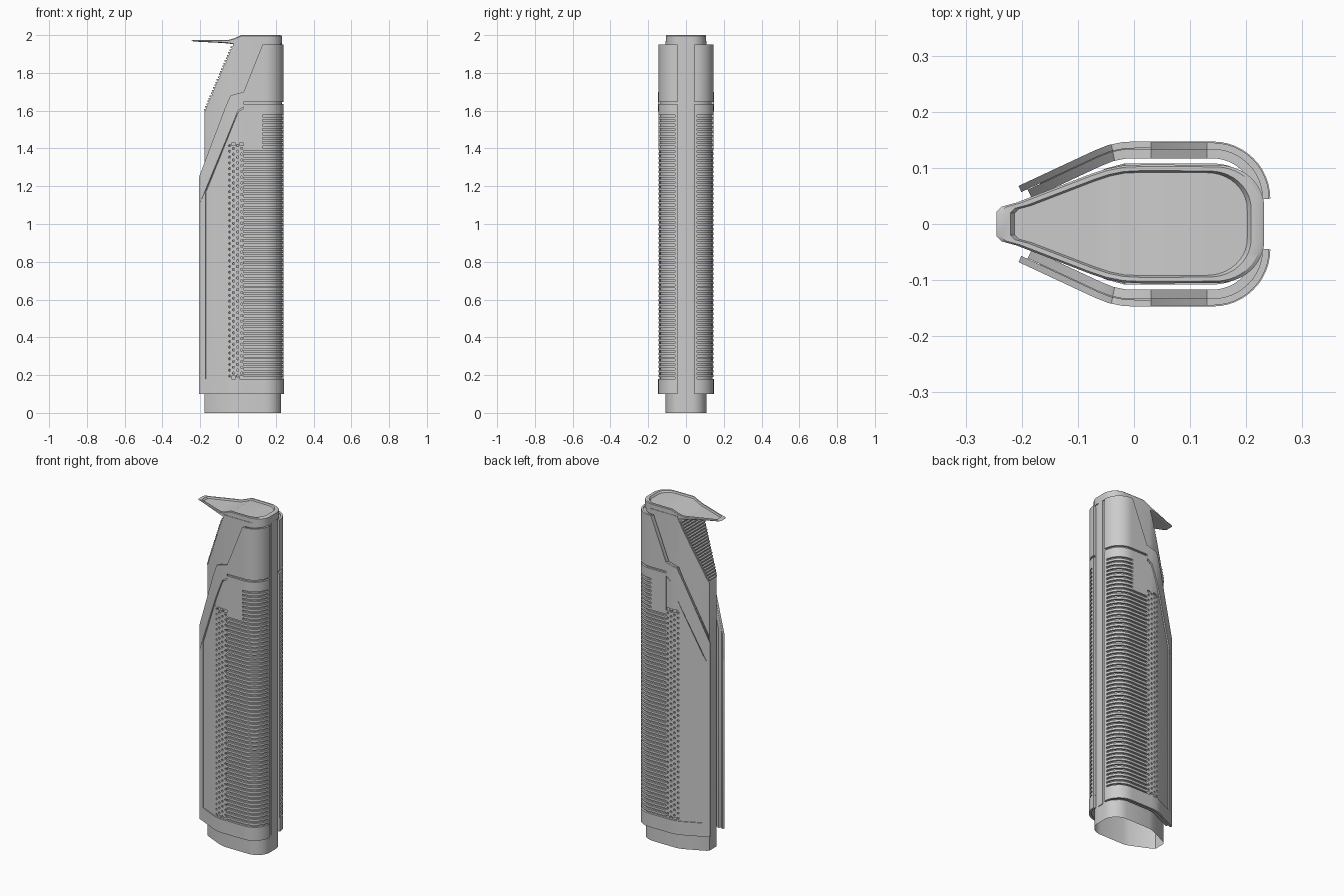
import bpy, bmesh
from math import sin, cos, pi, radians, hypot

if "Cube" in bpy.data.objects:
    bpy.data.objects.remove(bpy.data.objects["Cube"])


def lerp(a, b, t):
    return a + (b - a) * t


def curve(x, pts):
    # piecewise linear lookup
    if x <= pts[0][0]:
        return pts[0][1]
    for (x0, y0), (x1, y1) in zip(pts, pts[1:]):
        if x <= x1:
            return lerp(y0, y1, (x - x0) / (x1 - x0))
    return pts[-1][1]


def arc(cx, cy, rx, ry, n=10):
    return [(cx + rx * sin(i / n * pi / 2), cy + ry * cos(i / n * pi / 2)) for i in range(n + 1)]


def finish(name, bm, mirror=False):
    bmesh.ops.recalc_face_normals(bm, faces=bm.faces[:])
    me = bpy.data.meshes.new(name)
    bm.to_mesh(me)
    bm.free()
    ob = bpy.data.objects.new(name, me)
    bpy.context.collection.objects.link(ob)
    bpy.ops.object.select_all(action='DESELECT')
    ob.select_set(True)
    bpy.context.view_layer.objects.active = ob
    bpy.ops.object.shade_smooth_by_angle(angle=radians(30))
    if mirror:
        m = ob.modifiers.new("Mirror", 'MIRROR')
        m.use_axis = (False, True, False)
    return ob


def stack(name, half, levels, close_first):
    # symmetric loops, levels = (scale, z function); caps filled by cross strips
    bm = bmesh.new()
    n = len(half)
    loops = []
    for sc, zf in levels:
        a = [bm.verts.new((x * sc, y * sc, zf(x))) for x, y in half]
        b = [bm.verts.new((x * sc, -y * sc, zf(x))) for x, y in half]
        loops.append(a + b[::-1])
    for l0, l1 in zip(loops, loops[1:]):
        for i in range(2 * n):
            j = (i + 1) % (2 * n)
            bm.faces.new((l0[i], l0[j], l1[j], l1[i]))
    for l in ([loops[0]] if close_first else []) + [loops[-1]]:
        for i in range(n - 1):
            bm.faces.new((l[i], l[i + 1], l[-2 - i], l[-1 - i]))
    return finish(name, bm)


# Inner core with sloped front
SLOPE = [(-0.178, 1.59), (-0.016, 1.97)]
core_half = [(-0.178, 0.033), (-0.168, 0.044), (-0.05, 0.099), (-0.016, 0.108)] + arc(0.14, 0.03, 0.088, 0.078)
stack("inner_core", core_half, [(1, lambda x: 0), (1, lambda x: curve(x, SLOPE))], False)

# Lid with pointed spout and dished top
TOP = [(-0.245, 1.975), (-0.04, 1.975), (0.02, 2.0)]
BOT = [(-0.245, 1.966), (-0.06, 1.957), (-0.02, 1.95)]
lid_half = [(-0.245, 0.022), (-0.236, 0.031), (-0.21, 0.038), (-0.08, 0.088), (-0.05, 0.098),
            (-0.02, 0.104), (0.02, 0.106)] + arc(0.15, 0.03, 0.082, 0.075)
top = lambda x: curve(x, TOP)
stack("spouted_lid", lid_half, [
    (0.95, lambda x: curve(x, BOT)), (1, lambda x: curve(x, BOT) + 0.004),
    (1, lambda x: top(x) - 0.004), (0.97, top), (0.9, top),
    (0.87, lambda x: top(x) - 0.01)], True)


def box(bm, x0, x1, y0, y1, z0, z1, shear=0):
    v = [bm.verts.new((x, y, z)) for z in (z0, z1) for x, y in ((x0, y0), (x1, y0), (x1, y1), (x0, y1))]
    for f in ((0, 1, 2, 3), (4, 5, 6, 7), (0, 1, 5, 4), (1, 2, 6, 5), (2, 3, 7, 6), (3, 0, 4, 7)):
        bm.faces.new([v[i] for i in f])


# Grip ribs on the sloped front
bm = bmesh.new()
for i in range(24):
    x = lerp(-0.172, -0.032, i / 23)
    z = curve(x, SLOPE)
    w = curve(x, core_half[:4]) - 0.006
    box(bm, x - 0.008, x + 0.006, -w, w, z - 0.002, z + 0.006)
finish("front_grip_ribs", bm)

# Back spine
bm = bmesh.new()
box(bm, 0.22, 0.232, -0.017, 0.017, 0.1, 1.96)
finish("back_spine", bm)

# Side shell path, measured by arc length
PATH = [(-0.205, 0.066), (-0.07, 0.129), (-0.045, 0.139), (-0.02, 0.144), (0.0, 0.145)] + arc(0.14, 0.045, 0.101, 0.1, 12)
S = [0]
for (xa, ya), (xb, yb) in zip(PATH, PATH[1:]):
    S.append(S[-1] + hypot(xb - xa, yb - ya))
PX = [(s, p[0]) for s, p in zip(S, PATH)]
PY = [(s, p[1]) for s, p in zip(S, PATH)]
END = S[-1]


def sx(x):
    return curve(x, [(p[0], s) for s, p in zip(S, PATH)])


def at(s, off):
    x, y = curve(s, PX), curve(s, PY)
    a, b = max(s - 0.004, 0), min(s + 0.004, END)
    dx, dy = curve(b, PX) - curve(a, PX), curve(b, PY) - curve(a, PY)
    d = hypot(dx, dy)
    return x - dy / d * off, y + dx / d * off


def panel(bm, s0, s1, lo, hi, off=0, thick=0.012):
    # bent plate following the shell path
    zf = lambda v, x: v(x) if callable(v) else v
    cuts = sorted([s0, s1] + [s for s in S + [sx(0.03), sx(0.13), sx(-0.04)] if s0 + 0.002 < s < s1 - 0.002])
    cols = []
    for s in cuts:
        x = curve(s, PX)
        a, b = at(s, off), at(s, off - thick)
        z0, z1 = zf(lo, x), zf(hi, x)
        cols.append([bm.verts.new(p) for p in ((*a, z0), (*a, z1), (*b, z1), (*b, z0))])
    for c, d in zip(cols, cols[1:]):
        for i in range(4):
            j = (i + 1) % 4
            bm.faces.new((c[i], c[j], d[j], d[i]))
    bm.faces.new(cols[0])
    bm.faces.new(cols[-1])


shell_top = lambda x: curve(x, [(-0.205, 1.25), (-0.175, 1.36), (-0.04, 1.68), (0.03, 1.7), (0.13, 1.95)])
band_low = lambda x: curve(x, [(-0.205, 1.1), (-0.17, 1.18), (0.0, 1.6), (0.03, 1.62)])
A, B, C, D = sx(-0.172), sx(-0.055), sx(0.03), sx(0.13)

# Shell backing wall
bm = bmesh.new()
panel(bm, 0.012, END - 0.002, 0.105, lambda x: shell_top(x) - 0.006, -0.011, 0.017)
finish("side_shell_backing", bm, True)

# Raised frame: base band, front edge, diagonal band
bm = bmesh.new()
panel(bm, 0, END, 0.1, 0.18, 0.002)
panel(bm, 0, A, 0.18, band_low, 0.002)
panel(bm, 0, C, band_low, shell_top, 0.002)
finish("side_shell_frame", bm, True)

# Smooth panels
bm = bmesh.new()
panel(bm, A, B, 0.18, lambda x: band_low(x) - 0.008, -0.003)
panel(bm, B, C, 1.43, lambda x: band_low(x) - 0.008, -0.003)
panel(bm, C, D, 1.39, 1.634)
panel(bm, D, END, 1.585, 1.634)
panel(bm, C, END, 1.645, shell_top)
panel(bm, END - 0.014, END, 0.18, 1.585)
finish("side_shell_panels", bm, True)

# Vent slats
bm = bmesh.new()
for i in range(60):
    z = 0.19 + i * 0.0235
    panel(bm, C if z < 1.38 else D, END - 0.01, z, z + 0.013, 0, 0.013)
finish("vent_slats", bm, True)

# Perforated strip, staggered round holes
bm = bmesh.new()
w, h, r = (C - B) / 4, 0.0305, 0.0062
for c in range(4):
    for k in range(41 - c % 2):
        s, z = B + w * (c + 0.5), 0.18 + h * (k + 0.5 + 0.5 * (c % 2))
        rings = [[], [], []]
        for a in range(8):
            ca, sa = cos(a * pi / 4), sin(a * pi / 4)
            for ring, du, dz, off in ((0, round(ca) * w / 2, round(sa) * h / 2, 0),
                                      (1, ca * r, sa * r, 0), (2, ca * r, sa * r, -0.011)):
                rings[ring].append(bm.verts.new((*at(s + du, off - 0.001), z + dz)))
        for p, q in zip(rings, rings[1:]):
            for a in range(8):
                b = (a + 1) % 8
                bm.faces.new((p[a], p[b], q[b], q[a]))
bmesh.ops.remove_doubles(bm, verts=bm.verts[:], dist=0.0002)
finish("perforated_strip", bm, True)
